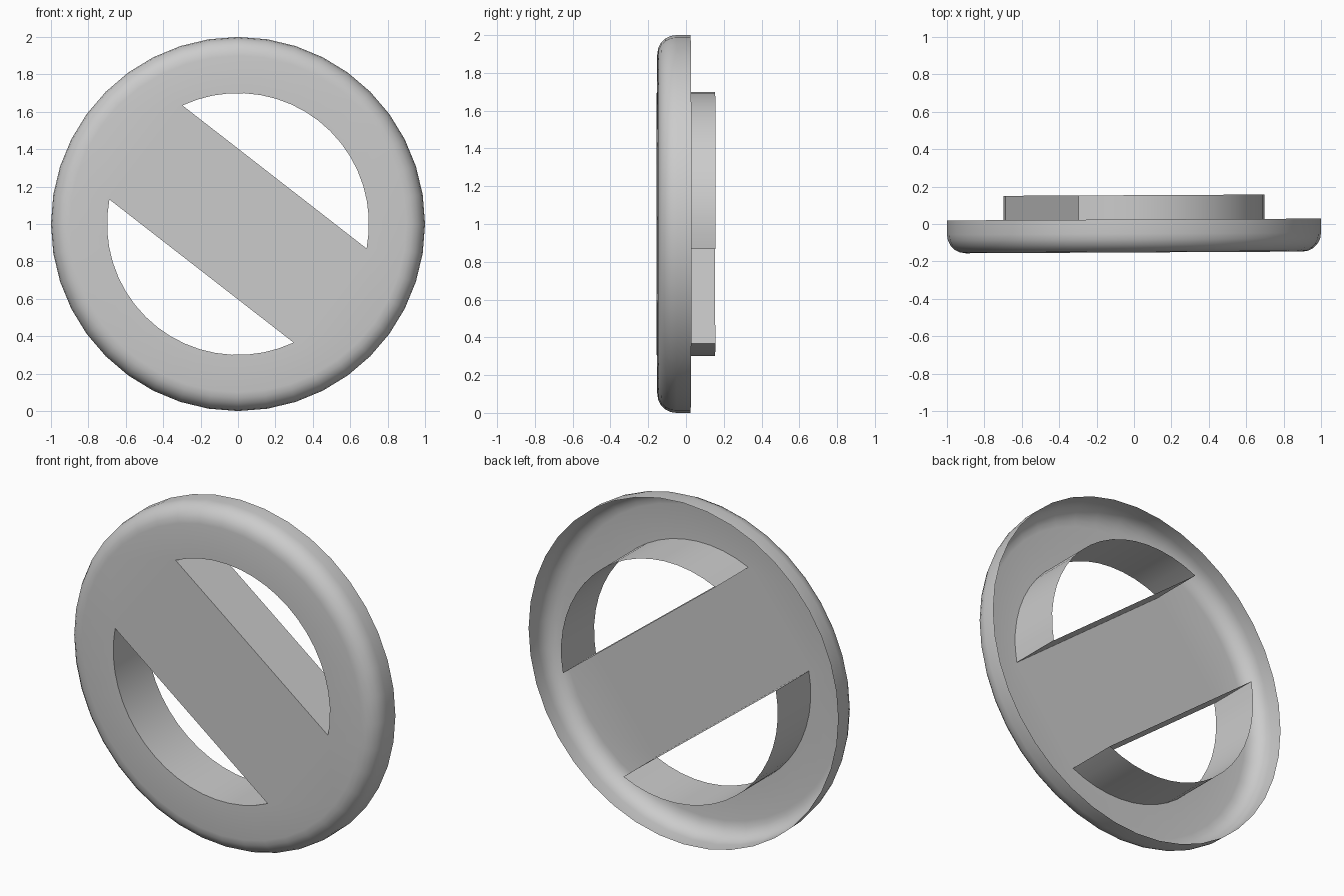
import bpy, bmesh, math
from mathutils import Vector

if "Cube" in bpy.data.objects:
    bpy.data.objects.remove(bpy.data.objects["Cube"], do_unlink=True)

SIDES = 40            # facets around the rim
ARC_STEPS = 18        # facets along each opening's arc
FILLET = 0.1
FRONT, RIM_BACK, WALL_BACK = -0.152, 0.024, 0.154
HOLE_RADIUS = 0.70
HOLE_START, HOLE_END = math.radians(-10.8), math.radians(115.1)
TILT = 0.005          # slight turn about the vertical axis

grey = bpy.data.materials.new("plain_grey")
grey.use_nodes = True
grey.diffuse_color = (0.6, 0.6, 0.6, 1)
grey.node_tree.nodes["Principled BSDF"].inputs["Base Color"].default_value = (0.6, 0.6, 0.6, 1)


def polar(radius, angle, y):
    x = radius * math.cos(angle)
    return Vector((x, y + TILT * x, 1 + radius * math.sin(angle)))


def opening(turn, y):
    """Outline of one circle-segment opening at depth y."""
    span = HOLE_END - HOLE_START
    return [polar(HOLE_RADIUS, turn + HOLE_START + span * i / ARC_STEPS, y)
            for i in range(ARC_STEPS + 1)]


def ring(bm, points):
    return [bm.verts.new(p) for p in points]


def loop_edges(bm, verts):
    return [bm.edges.get((a, b)) or bm.edges.new((a, b))
            for a, b in zip(verts, verts[1:] + verts[:1])]


def bridge(bm, first, second):
    n = len(first)
    for i in range(n):
        j = (i + 1) % n
        bm.faces.new((first[i], first[j], second[j], second[i]))


def finish(bm, name):
    mesh = bpy.data.meshes.new(name)
    bm.to_mesh(mesh)
    bm.free()
    mesh.materials.append(grey)
    obj = bpy.data.objects.new(name, mesh)
    bpy.context.collection.objects.link(obj)
    bpy.ops.object.select_all(action='DESELECT')
    obj.select_set(True)
    bpy.context.view_layer.objects.active = obj
    bpy.ops.object.shade_smooth_by_angle(angle=math.radians(40))
    return obj


# Hollow dish: straight rim, rounded shoulder, flat front with two openings
bm = bmesh.new()
profile = [(1.0, RIM_BACK)]
for k in range(6):
    a = math.radians(18 * k)
    profile.append((1 - FILLET + FILLET * math.cos(a),
                    FRONT + FILLET - FILLET * math.sin(a)))
rings = [ring(bm, [polar(r, math.tau * i / SIDES, y) for i in range(SIDES)])
         for r, y in profile]
for first, second in zip(rings, rings[1:]):
    bridge(bm, first, second)
boundary = loop_edges(bm, rings[-1])
for turn in (0, math.pi):
    boundary += loop_edges(bm, ring(bm, opening(turn, FRONT)))
bmesh.ops.triangle_fill(bm, use_beauty=True, edges=boundary, normal=(0, -1, 0))
bmesh.ops.recalc_face_normals(bm, faces=bm.faces[:])
bm.normal_update()
plate = min(bm.faces, key=lambda f: f.calc_center_median().y)
if plate.normal.y > 0:
    bmesh.ops.reverse_faces(bm, faces=bm.faces[:])
finish(bm, "dish_with_crossbar")

# Thin walls running back from the edges of both openings
for name, turn in (("upper_opening_wall", 0), ("lower_opening_wall", math.pi)):
    bm = bmesh.new()
    bridge(bm, ring(bm, opening(turn, FRONT)), ring(bm, opening(turn, WALL_BACK)))
    bm.normal_update()
    # Faces look into the opening
    middle = sum((v.co for v in bm.verts), Vector()) / len(bm.verts)
    face = next(iter(bm.faces))
    if face.normal.dot(middle - face.calc_center_median()) < 0:
        bmesh.ops.reverse_faces(bm, faces=bm.faces[:])
    finish(bm, name)
